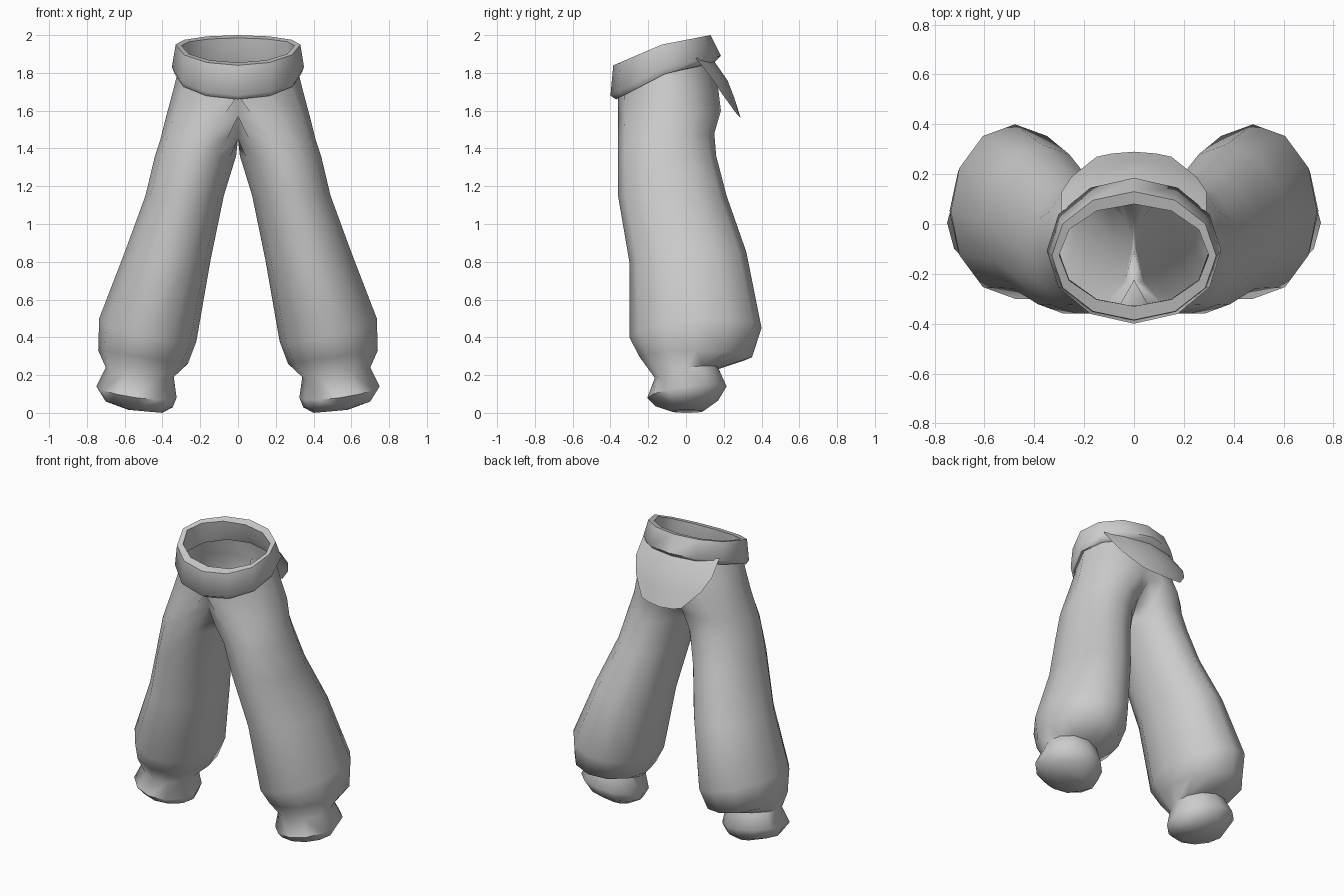
import bpy, bmesh, math

if "Cube" in bpy.data.objects:
    bpy.data.objects.remove(bpy.data.objects["Cube"])

cloth = bpy.data.materials.new("grey cloth")
cloth.diffuse_color = (0.6, 0.6, 0.6, 1)
cloth.use_nodes = True
cloth.node_tree.nodes["Principled BSDF"].inputs["Base Color"].default_value = cloth.diffuse_color


def finish(name, bm, angle=60):
    bmesh.ops.recalc_face_normals(bm, faces=bm.faces)
    me = bpy.data.meshes.new(name)
    bm.to_mesh(me)
    bm.free()
    ob = bpy.data.objects.new(name, me)
    bpy.context.collection.objects.link(ob)
    me.materials.append(cloth)
    bpy.ops.object.select_all(action='DESELECT')
    ob.select_set(True)
    bpy.context.view_layer.objects.active = ob
    bpy.ops.object.shade_smooth_by_angle(angle=math.radians(angle))
    return ob


def ring(bm, x0, x1, y0, y1, z, tilt_x, z_front, z_back, clamp=False, n=12):
    """Oval ring; front, back and sides may sit at different heights."""
    verts = []
    for j in range(n):
        c, s = math.cos(math.tau * j / n), math.sin(math.tau * j / n)
        x = (x0 + x1) / 2 + (x1 - x0) / 2 * c
        y = (y0 + y1) / 2 + (y1 - y0) / 2 * s
        dz = z_back * s if s > 0 else -z_front * s
        verts.append(bm.verts.new((max(x, 0) if clamp else x, y, z + tilt_x * c + dz)))
    return verts


def bridge(bm, rings):
    for a, b in zip(rings, rings[1:]):
        for j in range(len(a)):
            k = (j + 1) % len(a)
            bm.faces.new((a[j], a[k], b[k], b[j]))


# Trouser leg, from waist to gathered cuff: x in, x out, y front, y back, z, tilts
leg_rings = [
    (-.31, .31, -.36, .14, 1.84, 0, -.10, .03),
    (-.34, .34, -.36, .17, 1.72, 0, -.04, .00),
    (-.22, .38, -.36, .185, 1.57, 0, 0, .03),
    (-.06, .41, -.36, .15, 1.45, 0, 0, .03),
    (.01, .44, -.36, .16, 1.36, 0, 0, 0),
    (.075, .49, -.36, .215, 1.15, 0, 0, 0),
    (.145, .60, -.30, .32, .83, .02, -.03, .02),
    (.22, .735, -.30, .40, .44, .06, -.04, .01),
    (.265, .74, -.245, .35, .295, .035, 0, 0),
    (.34, .70, -.165, .17, .215, .025, -.03, .025),
    (.325, .75, -.205, .215, .11, .03, -.03, .03),
    (.345, .70, -.16, .17, .045, .015, -.01, .02),
    (.40, .58, -.08, .09, .008, .008, 0, 0),
]
bm = bmesh.new()
rings = [ring(bm, *r, clamp=True) for r in leg_rings]
bridge(bm, rings)
bm.faces.new(rings[-1])
# Open the two halves into each other above the crotch
bmesh.ops.delete(bm, geom=[f for f in bm.faces if all(v.co.x < 1e-4 for v in f.verts)],
                 context='FACES')
bmesh.ops.remove_doubles(bm, verts=bm.verts, dist=1e-4)
legs = finish("trouser_legs", bm)
mirror = legs.modifiers.new("mirror", 'MIRROR')
mirror.use_clip = True

# Rolled waistband, lower at the front
bm = bmesh.new()
bands = [
    (-.30, .30, -.35, .13, 1.80, 0, -.13, .04),
    (-.335, .335, -.37, .15, 1.795, 0, -.135, .06),
    (-.35, .35, -.40, .185, 1.83, 0, -.15, .06),
    (-.33, .33, -.385, .13, 1.95, 0, -.11, .05),
    (-.30, .30, -.33, .08, 1.945, 0, -.09, .04),
    (-.30, .30, -.33, .10, 1.86, 0, -.10, .04),
]
rings = [ring(bm, *b) for b in bands]
bridge(bm, rings + rings[:1])
finish("waistband", bm)

# Loose cloth flap hanging at the back: z, half width, y edge, y middle
bm = bmesh.new()
rows = []
for z, w, ye, ym in [(1.86, .29, .05, .15), (1.76, .29, .13, .22),
                     (1.67, .25, .19, .255), (1.56, .15, .27, .29)]:
    rows.append([bm.verts.new((w * t, ym + (ye - ym) * t * t, z + .02 * t * t))
                 for t in (-1, -.6, 0, .6, 1)])
for a, b in zip(rows, rows[1:]):
    for j in range(4):
        bm.faces.new((a[j], a[j + 1], b[j + 1], b[j]))
finish("back_flap", bm)
